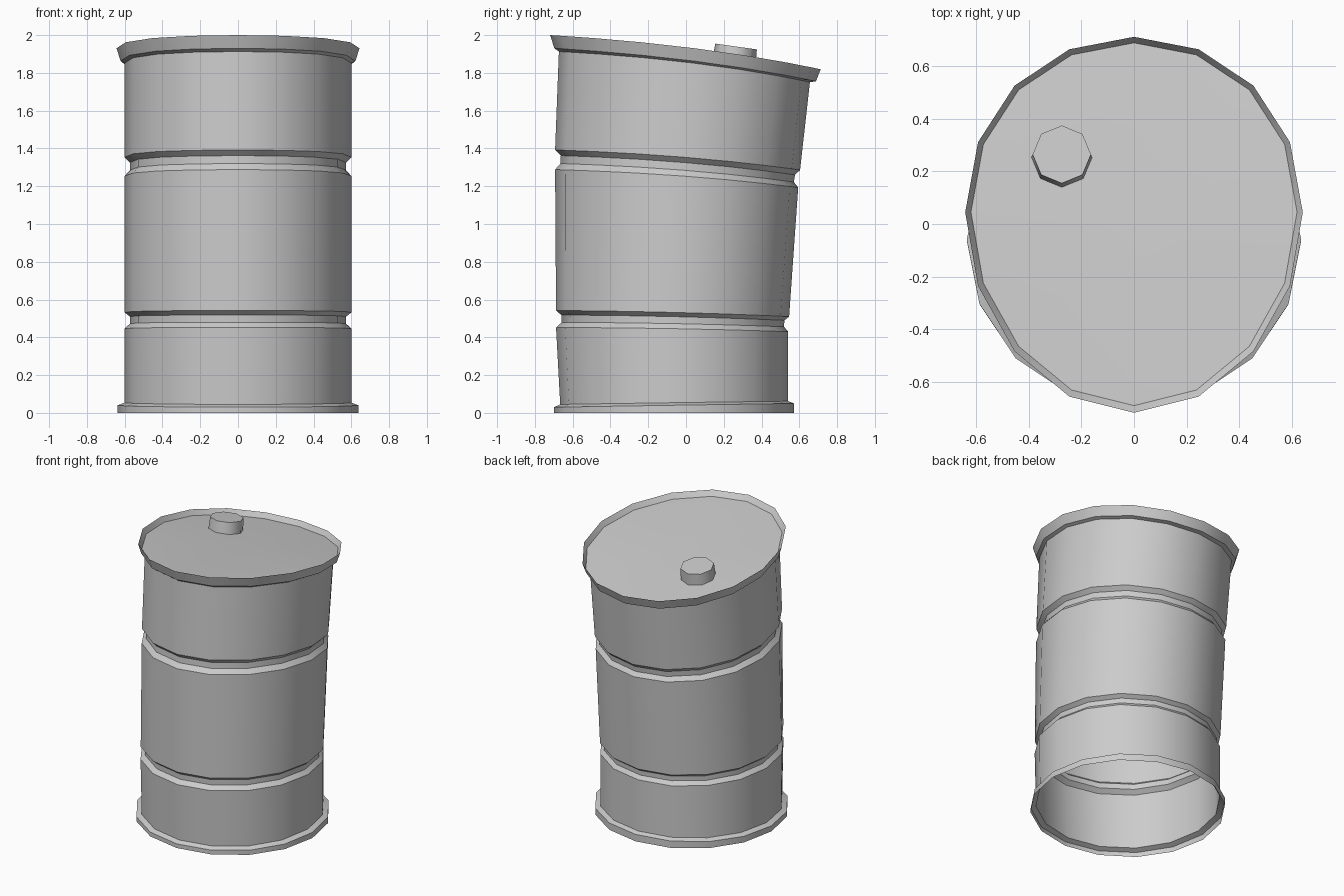
import bpy, bmesh, math

if "Cube" in bpy.data.objects:
    bpy.data.objects.remove(bpy.data.objects["Cube"])

SIDES = 16


def finish(bm, name, angle):
    bmesh.ops.recalc_face_normals(bm, faces=bm.faces)
    mesh = bpy.data.meshes.new(name)
    bm.to_mesh(mesh)
    bm.free()
    obj = bpy.data.objects.new(name, mesh)
    bpy.context.collection.objects.link(obj)
    bpy.ops.object.select_all(action='DESELECT')
    bpy.context.view_layer.objects.active = obj
    obj.select_set(True)
    bpy.ops.object.shade_smooth_by_angle(angle=math.radians(angle))
    return obj


# leaning barrel profile: half width, front (y, z), back (y, z)
PROFILE = [
    (0.637, -0.698, 0.000, 0.573, 0.000),   # bottom rim
    (0.637, -0.698, 0.030, 0.573, 0.050),
    (0.600, -0.666, 0.045, 0.541, 0.062),
    (0.600, -0.688, 0.452, 0.541, 0.430),   # lower groove
    (0.572, -0.658, 0.479, 0.519, 0.456),
    (0.572, -0.660, 0.518, 0.521, 0.490),
    (0.600, -0.688, 0.542, 0.546, 0.510),
    (0.600, -0.693, 1.288, 0.594, 1.193),   # upper groove
    (0.572, -0.665, 1.320, 0.571, 1.222),
    (0.572, -0.663, 1.362, 0.577, 1.260),
    (0.600, -0.693, 1.392, 0.604, 1.286),
    (0.600, -0.673, 1.913, 0.656, 1.751),   # top rim
    (0.622, -0.697, 1.930, 0.688, 1.755),
    (0.643, -0.719, 2.000, 0.713, 1.819),
    (0.621, -0.692, 1.963, 0.690, 1.784),   # recessed lid edge
]

# barrel shell with closed lid and open bottom
bm = bmesh.new()
rings = []
for r, yf, zf, yb, zb in PROFILE:
    ring = []
    zm = (zf + zb) / 2
    for i in range(SIDES):
        a = 2 * math.pi * i / SIDES
        s, c2 = math.sin(a), math.cos(a) ** 2
        y = (yf + yb) / 2 + (yb - yf) / 2 * s + 0.025 * zm * c2
        z = zm + (zb - zf) / 2 * s + 0.011 * zm * c2
        ring.append(bm.verts.new((r * math.cos(a), y, z)))
    rings.append(ring)
for lo, hi in zip(rings, rings[1:]):
    for i in range(SIDES):
        j = (i + 1) % SIDES
        bm.faces.new((lo[i], lo[j], hi[j], hi[i]))
centre = bm.verts.new((0, 0.045, 1.888))
for i in range(SIDES):
    bm.faces.new((rings[-1][i], rings[-1][(i + 1) % SIDES], centre))
finish(bm, "barrel", 30)

# filler cap on the lid
bm = bmesh.new()
bmesh.ops.create_cone(bm, cap_ends=True, segments=8, radius1=0.116,
                      radius2=0.111, depth=0.09)
cap = finish(bm, "filler_cap", 50)
cap.location = (-0.275, 0.259, 1.895)
cap.rotation_euler = (math.radians(-8), 0, 0)
